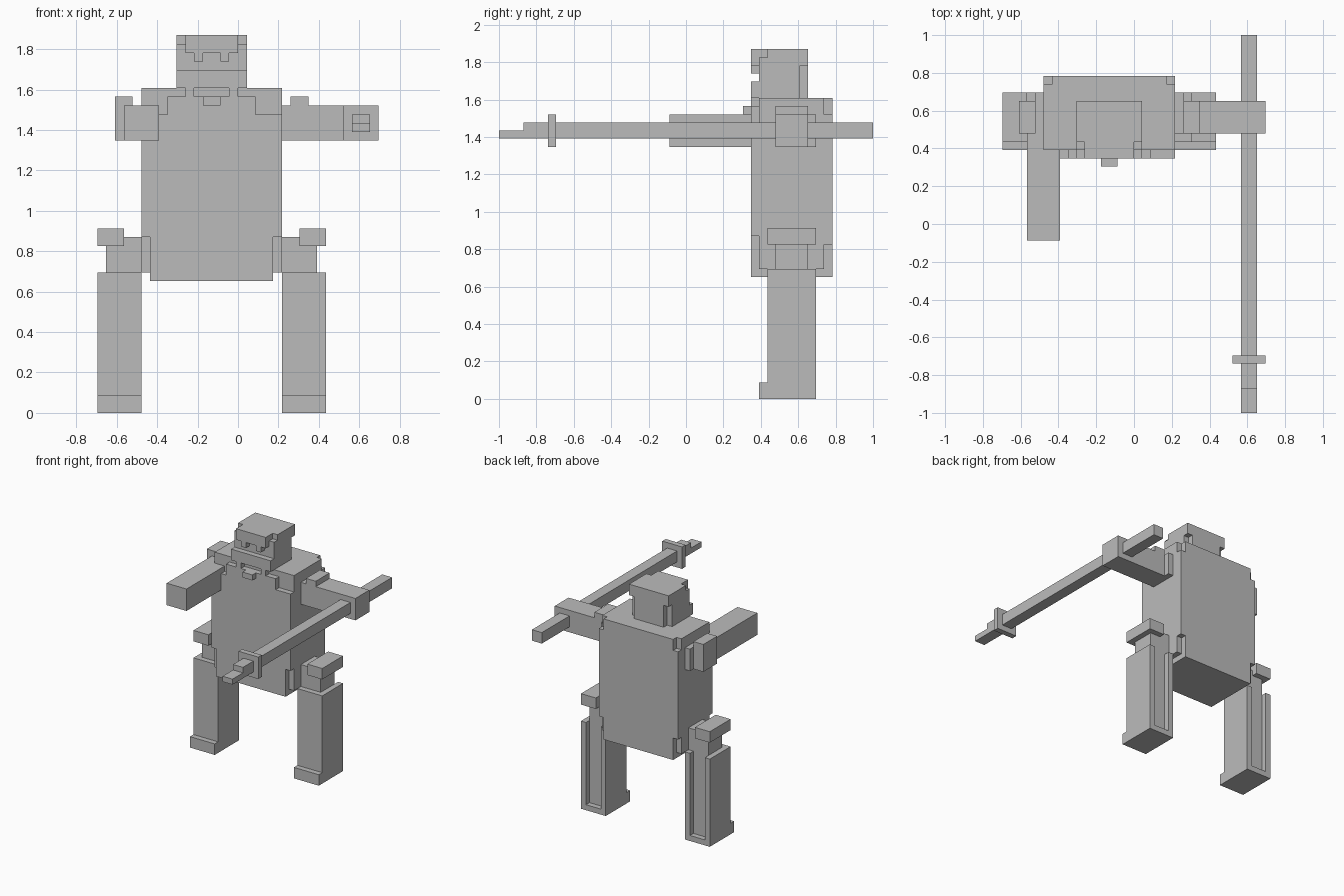
import bpy
import bmesh

U = 1 / 23      # one block of the grid
MID = -3        # symmetry plane of the figure, in blocks

if "Cube" in bpy.data.objects:
    bpy.data.objects.remove(bpy.data.objects["Cube"], do_unlink=True)

grey = bpy.data.materials.new("stone_grey")
grey.use_nodes = True
grey.diffuse_color = (0.5, 0.5, 0.5, 1)
bsdf = next(n for n in grey.node_tree.nodes if n.type == 'BSDF_PRINCIPLED')
bsdf.inputs["Base Color"].default_value = grey.diffuse_color


def box(name, x, y, z):
    """Box from (min, max) block ranges."""
    bm = bmesh.new()
    bmesh.ops.create_cube(bm, size=1)
    for v in bm.verts:
        v.co = [U * (r[0] if c < 0 else r[1]) for c, r in zip(v.co, (x, y, z))]
    mesh = bpy.data.meshes.new(name)
    bm.to_mesh(mesh)
    bm.free()
    mesh.materials.append(grey)
    obj = bpy.data.objects.new(name, mesh)
    bpy.context.collection.objects.link(obj)
    return obj


def flip(x):
    return (2 * MID - x[1], 2 * MID - x[0])


def pair(name, x, y, z):
    """Right-hand box and its mirrored twin."""
    return box("right_" + name, x, y, z), box("left_" + name, flip(x), y, z)


def carve(obj, cuts):
    """Remove box-shaped notches from an object."""
    cutters = []
    for cut in cuts:
        cutter = box("cutter", *cut)
        cutter.hide_render = True
        mod = obj.modifiers.new("notch", 'BOOLEAN')
        mod.operation, mod.solver, mod.object = 'DIFFERENCE', 'EXACT', cutter
        cutters.append(cutter)
    bpy.context.view_layer.update()
    graph = bpy.context.evaluated_depsgraph_get()
    mesh = bpy.data.meshes.new_from_object(obj.evaluated_get(graph))
    obj.modifiers.clear()
    obj.data = mesh
    for cutter in cutters:
        bpy.data.objects.remove(cutter, do_unlink=True)


def both(cuts):
    return cuts + [(flip(x), y, z) for x, y, z in cuts]


# Torso with stepped collar, notched corners and a collar slot
torso = box("torso", (-11, 5), (8, 18), (15, 37))
carve(torso, both([
    ((-12, -8), (7, 9), (34, 38)),
    ((-9, -6), (7, 9), (36, 38)),
    ((-12, -10), (17, 19), (35, 38)),
    ((-12, -10), (7, 9), (14, 20)),
    ((-12, -10), (17, 19), (14, 19)),
    ((-12, -10), (7, 19), (14, 16)),
]) + [((-5, -1), (7, 9), (36, 37))])
box("collar_clasp", (-4, -2), (7, 8), (35, 36))

# Head, fringe and beard
head = box("head", (-7, 1), (9, 15), (37, 43))
carve(head, both([
    ((-8, -6), (8, 10), (42, 44)),
    ((-8, -6), (14, 16), (36, 41)),
]))
box("fringe", (-6, 0), (8, 9), (41, 43))
pair("fringe_lock", (-5, -4), (8, 9), (40, 41))
box("beard", (-7, 1), (8, 9), (37, 39))

# Legs with a channel down the back, feet, hips and hip guards
for leg, x in zip(pair("leg", (-16, -11), (10, 16), (0, 16)), ((-15, -12), (6, 9))):
    carve(leg, [(x, (15, 17), (1, 17))])
pair("foot", (-16, -11), (9, 10), (0, 2))
pair("hip", (-15, -11), (11, 15), (16, 20))
pair("hip_guard", (-16, -13), (10, 16), (19, 21))

# Arms: the right one reaches forward, the left one sideways
pair("shoulder_joint", (-12, -11), (11, 16), (31, 35))
box("right_shoulder", (-14, -11), (11, 15), (31, 35))
box("right_arm", (-13, -9), (-2, 15), (31, 35))
box("left_arm", (5, 16), (11, 15), (31, 35))
pair("shoulder_pad", (-14, -12), (11, 15), (35, 36))

# Long weapon held in the left hand
box("weapon_shaft", (13, 15), (-20, 23), (32, 34))
box("weapon_tip", (13, 15), (-23, -20), (32, 33))
box("weapon_guard", (12, 16), (-17, -16), (31, 35))
